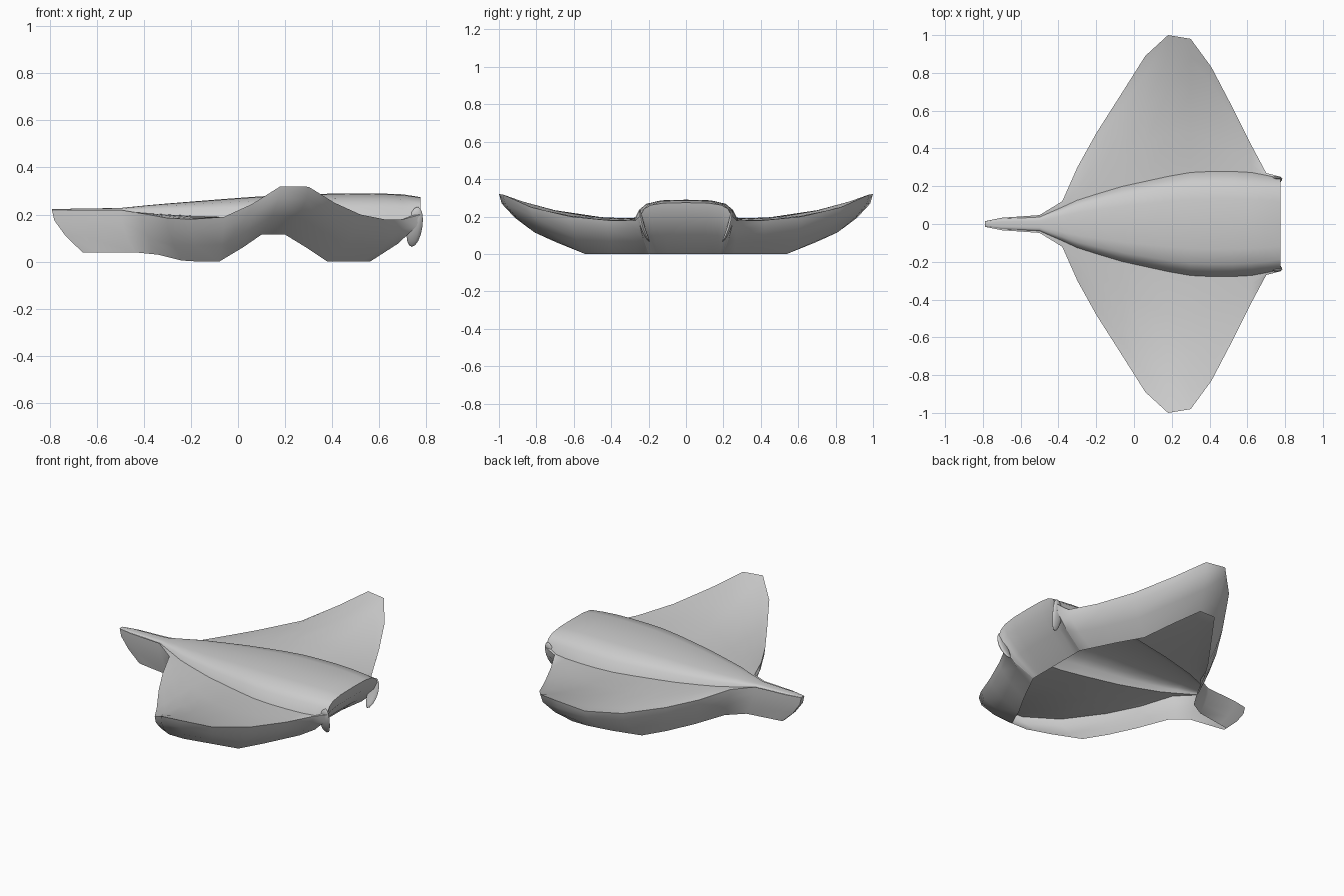
import bpy, bmesh, math
from mathutils import Vector

if "Cube" in bpy.data.objects:
    bpy.data.objects.remove(bpy.data.objects["Cube"])

# Stations tail -> head: x, edge half-width, edge z, body half-width, body top z, body foot z, lower rim xyz
S = [
    (-.79, .015, .22, .010, .223, .22, -.66, .010, .04),
    (-.70, .033, .22, .025, .225, .22, -.60, .020, .04),
    (-.50, .047, .22, .035, .228, .215, -.44, .045, .04),
    (-.38, .12, .20, .085, .240, .205, -.34, .11, .03),
    (-.30, .30, .185, .12, .247, .20, -.24, .26, .005),
    (-.20, .48, .18, .15, .255, .195, -.16, .41, 0),
    (-.06, .70, .19, .19, .266, .19, -.08, .54, 0),
    (.06, .89, .245, .215, .275, .187, .02, .69, .06),
    (.18, 1.0, .32, .24, .282, .185, .10, .81, .115),
    (.30, .98, .318, .26, .287, .182, .20, .81, .115),
    (.41, .83, .25, .265, .289, .18, .29, .68, .06),
    (.52, .62, .20, .265, .290, .18, .38, .54, 0),
    (.62, .42, .18, .26, .289, .18, .46, .40, 0),
    (.70, .27, .18, .25, .286, .18, .53, .26, 0),
    (.775, .25, .20, .235, .274, .21, .56, .20, 0),
]


def new_object(name, bm, angle):
    bmesh.ops.recalc_face_normals(bm, faces=bm.faces)
    me = bpy.data.meshes.new(name)
    bm.to_mesh(me)
    bm.free()
    ob = bpy.data.objects.new(name, me)
    bpy.context.collection.objects.link(ob)
    mod = ob.modifiers.new("mirror", 'MIRROR')
    mod.use_axis = (False, True, False)
    mod.merge_threshold = .0005
    bpy.ops.object.select_all(action='DESELECT')
    ob.select_set(True)
    bpy.context.view_layer.objects.active = ob
    bpy.ops.object.shade_smooth_by_angle(angle=math.radians(angle))
    return ob


def skin(bm, rows):
    for a, b in zip(rows, rows[1:]):
        for k in range(len(a) - 1):
            bm.faces.new((a[k], a[k + 1], b[k + 1], b[k]))


# Side wall: slopes inward from the wing edge to the lower rim
def wall(bm, top, rim):
    r = Vector(rim)
    out = [top]
    for h, v in ((.08, .25), (.45, .62), (1, 1)):
        p = top.co.lerp(r, h)
        p.z = top.co.z + (r.z - top.co.z) * v
        out.append(bm.verts.new(p))
    return out


# Half of the back: raised rounded body running out into the wing
bm = bmesh.new()
rows, walls = [], []
for x, w, e, b, t, s, rx, ry, rz in S:
    h = t - s
    pts = [(0, t), (.5 * b, t - .03 * h), (.8 * b, t - .2 * h), (.95 * b, t - .5 * h),
           (min(b * 1.05, b + (w - b) * .4), s)]
    y0 = pts[-1][0]
    for u in (.3, .6, .85, 1):
        pts.append((y0 + (w - y0) * u, s + (e - s) * u ** 2))
    row = [bm.verts.new((x, y, z)) for y, z in pts]
    rows.append(row)
    walls.append(wall(bm, row[-1], (rx, ry, rz)))
skin(bm, rows)
skin(bm, walls)

# Blunt head front and tail end carry the wall across the centre line
for row, st, side in ((rows[-1], S[-1], walls[-1]), (rows[0], S[0], walls[0])):
    end = [wall(bm, v, (st[6], st[7] * v.co.y / st[1], st[8])) for v in row[:-1]]
    skin(bm, end + [side])
new_object("ray_body_and_wings", bm, 50)

# Drooping head fins, curling inward
bm = bmesh.new()
bmesh.ops.create_uvsphere(bm, u_segments=12, v_segments=8, radius=1)
for v in bm.verts:
    q = v.co.copy()
    curl = (1 - q.z) / 2
    v.co = (.75 + .033 * q.x + .012 * q.z, .245 + .012 * q.y - .05 * curl ** 2, .148 + .085 * q.z)
new_object("head_fin", bm, 60)
